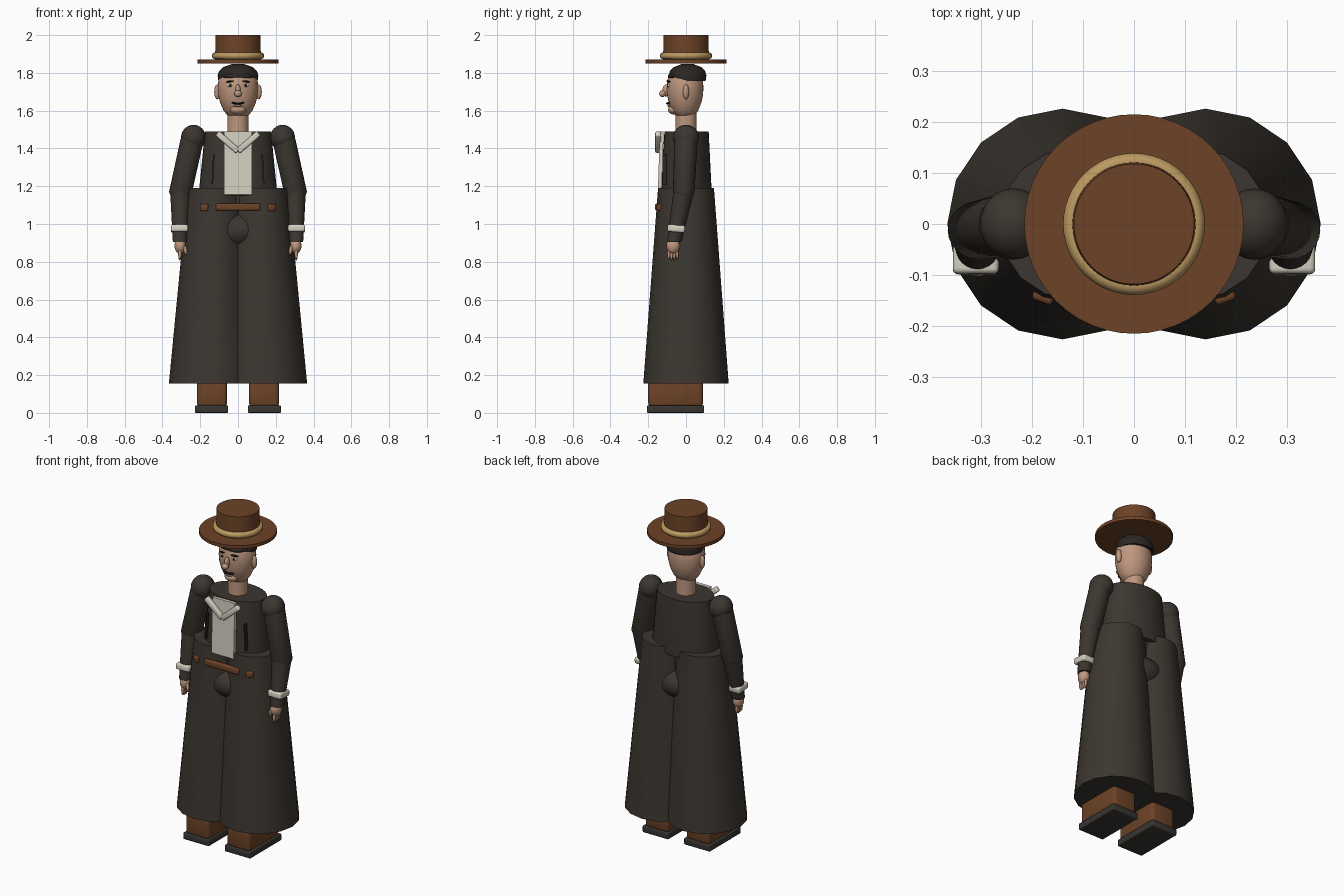
import bpy, bmesh
from math import cos, sin, pi, radians
from mathutils import Vector, Euler

cube = bpy.data.objects.get("Cube")
if cube:
    bpy.data.objects.remove(cube, do_unlink=True)


def material(name, r, g, b):
    m = bpy.data.materials.new(name)
    m.use_nodes = True
    m.diffuse_color = (r, g, b, 1)
    node = next(n for n in m.node_tree.nodes if n.type == 'BSDF_PRINCIPLED')
    node.inputs["Base Color"].default_value = (r, g, b, 1)
    node.inputs["Roughness"].default_value = 0.8
    return m


CLOTH = material("dark cloth", 0.045, 0.037, 0.029)
BROWN = material("brown leather", 0.15, 0.055, 0.02)
GOLD = material("straw gold", 0.50, 0.32, 0.12)
SKIN = material("skin", 0.52, 0.31, 0.21)
LINEN = material("off white linen", 0.66, 0.63, 0.53)
HAIR = material("dark hair", 0.025, 0.02, 0.017)
SOLE = material("sole grey", 0.04, 0.036, 0.032)
BLACK = material("black", 0.006, 0.006, 0.006)


def finish(name, bm, mat, angle=35):
    bmesh.ops.recalc_face_normals(bm, faces=bm.faces)
    mesh = bpy.data.meshes.new(name)
    bm.to_mesh(mesh)
    bm.free()
    mesh.materials.append(mat)
    ob = bpy.data.objects.new(name, mesh)
    bpy.context.collection.objects.link(ob)
    bpy.ops.object.select_all(action='DESELECT')
    ob.select_set(True)
    bpy.context.view_layer.objects.active = ob
    bpy.ops.object.shade_smooth_by_angle(angle=radians(angle))
    return ob


def loft(name, rings, mat, segs=32):
    """Skin of horizontal elliptical rings (cx, cy, z, rx, ry), capped."""
    bm = bmesh.new()
    loops = []
    for cx, cy, z, rx, ry in rings:
        loops.append([bm.verts.new((cx + rx * cos(2 * pi * i / segs),
                                    cy + ry * sin(2 * pi * i / segs), z))
                      for i in range(segs)])
    for a, b in zip(loops, loops[1:]):
        for i in range(segs):
            j = (i + 1) % segs
            bm.faces.new((a[i], a[j], b[j], b[i]))
    bm.faces.new(loops[0])
    bm.faces.new(loops[-1])
    return finish(name, bm, mat)


def ball(name, pos, radii, mat, rot=(0, 0, 0), segs=24):
    bm = bmesh.new()
    bmesh.ops.create_uvsphere(bm, u_segments=segs, v_segments=segs // 2, radius=1)
    turn = Euler(rot).to_matrix()
    for v in bm.verts:
        v.co = turn @ Vector(c * r for c, r in zip(v.co, radii)) + Vector(pos)
    return finish(name, bm, mat)


def box(name, pos, size, mat, rot=(0, 0, 0), bevel=0.0):
    bm = bmesh.new()
    bmesh.ops.create_cube(bm, size=1)
    for v in bm.verts:
        v.co = Vector(c * s for c, s in zip(v.co, size))
    if bevel:
        bmesh.ops.bevel(bm, geom=bm.edges[:], offset=bevel, segments=3,
                        profile=0.5, affect='EDGES')
    turn = Euler(rot).to_matrix()
    for v in bm.verts:
        v.co = turn @ v.co + Vector(pos)
    return finish(name, bm, mat)


# Hat
loft("hat_brim", [(0, 0, 1.85, .215, .215), (0, 0, 1.87, .215, .215)], BROWN, 48)
loft("hat_crown", [(0, 0, 1.86, .122, .122), (0, 0, 2.0, .118, .118)], BROWN, 48)
bpy.ops.mesh.primitive_torus_add(location=(0, 0, 1.89), major_radius=.121,
                                 minor_radius=.018, major_segments=48, minor_segments=12)
band = bpy.context.object
band.name = "hat_band"
band.data.materials.append(GOLD)
bpy.ops.object.shade_smooth()

# Head and neck
profile = [(1.565, .035), (1.575, .056), (1.60, .076), (1.64, .094), (1.68, .104),
           (1.72, .107), (1.76, .104), (1.80, .088), (1.83, .05)]
loft("head", [(0, -.005, z, r, r * .91) for z, r in profile], SKIN)
loft("neck", [(0, 0, 1.47, .056, .056), (0, 0, 1.62, .056, .056)], SKIN)
loft("hair", [(0, .008, 1.758, .104, .096), (0, .008, 1.785, .108, .1),
              (0, .008, 1.81, .1, .093), (0, .008, 1.83, .08, .074),
              (0, .008, 1.847, .03, .03)], HAIR)
ball("fringe", (0, -.062, 1.782), (.08, .034, .02), HAIR)

# Face
ball("chin", (0, -.06, 1.605), (.042, .035, .026), SKIN)
ball("nose_bridge", (0, -.105, 1.707), (.014, .02, .032), SKIN)
ball("nose_tip", (0, -.124, 1.69), (.02, .018, .018), SKIN)
ball("lower_lip", (0, -.087, 1.625), (.022, .012, .007), SKIN)
for s, side in ((1, "left"), (-1, "right")):
    ball(f"{side}_ear", (s * .109, 0, 1.70), (.017, .016, .04), SKIN)
    ball(f"{side}_eye", (s * .04, -.088, 1.733), (.016, .01, .009), LINEN)
    ball(f"{side}_pupil", (s * .04, -.097, 1.733), (.007, .004, .007), BLACK)
    ball(f"{side}_brow", (s * .043, -.093, 1.755), (.022, .009, .005), BLACK,
         (0, s * .15, s * .35))
    ball(f"{side}_moustache", (s * .016, -.094, 1.639), (.02, .012, .005), BLACK,
         (0, s * -.2, s * .2))

# Torso
loft("jacket", [(0, 0, 1.15, .2, .135), (0, 0, 1.19, .205, .135),
                (0, .003, 1.49, .175, .117)], CLOTH)
loft("waist", [(0, 0, 1.0, .1, .1), (0, 0, 1.16, .1, .105)], CLOTH)
ball("pelvis", (0, 0, .965), (.17, .16, .11), CLOTH)
box("shirt_front", (0, -.134, 1.322), (.15, .02, .335), LINEN, (radians(-2), 0, 0))
for s, side in ((1, "left"), (-1, "right")):
    box(f"{side}_collar", (s * .055, -.148, 1.433), (.145, .03, .032), LINEN,
        (0, s * radians(-41), 0), .008)
    box(f"{side}_jacket_edge", (s * .132, -.114, 1.29), (.008, .022, .16), HAIR,
        (0, s * radians(-3), 0))

# Belt
box("belt_front", (0, -.149, 1.09), (.235, .03, .038), BROWN, bevel=.01)
for s, side in ((1, "left"), (-1, "right")):
    box(f"{side}_belt_tab", (s * .178, -.143, 1.088), (.042, .022, .038), BROWN,
        (0, 0, s * .35), .008)

for s, side in ((1, "left"), (-1, "right")):
    # Wide trouser leg
    loft(f"{side}_trouser_leg", [(s * .14, 0, .155, .226, .226),
                                 (s * .118, 0, 1.19, .148, .148)], CLOTH, 16)
    # Boot
    box(f"{side}_boot", (s * .138, -.055, .105), (.16, .29, .15), BROWN, bevel=.022)
    box(f"{side}_boot_sole", (s * .14, -.055, .02), (.175, .302, .04), SOLE, bevel=.006)
    # Sleeve
    ball(f"{side}_shoulder", (s * .236, 0, 1.457), (.066, .07, .068), CLOTH)
    loft(f"{side}_upper_sleeve", [(s * .303, -.012, 1.15, .054, .05),
                                  (s * .304, -.012, 1.17, .061, .057),
                                  (s * .242, 0, 1.45, .062, .062)], CLOTH, 24)
    loft(f"{side}_lower_sleeve", [(s * .308, -.063, .905, .037, .037),
                                  (s * .304, -.012, 1.17, .055, .055)], CLOTH, 24)
    box(f"{side}_cuff", (s * .31, -.052, .976), (.09, .092, .038), LINEN,
        (radians(-5), 0, 0), .01)
    # Hand with fingers
    ball(f"{side}_palm", (s * .306, -.068, .885), (.03, .036, .043), SKIN)
    for i in range(4):
        ball(f"{side}_finger_{i + 1}", (s * .308, -.092 + i * .015, .842),
             (.009, .008, .038 - .005 * abs(i - 1.5)), SKIN, segs=12)
    ball(f"{side}_thumb", (s * .28, -.085, .865), (.01, .01, .03), SKIN,
         (0, s * .2, 0), 12)
